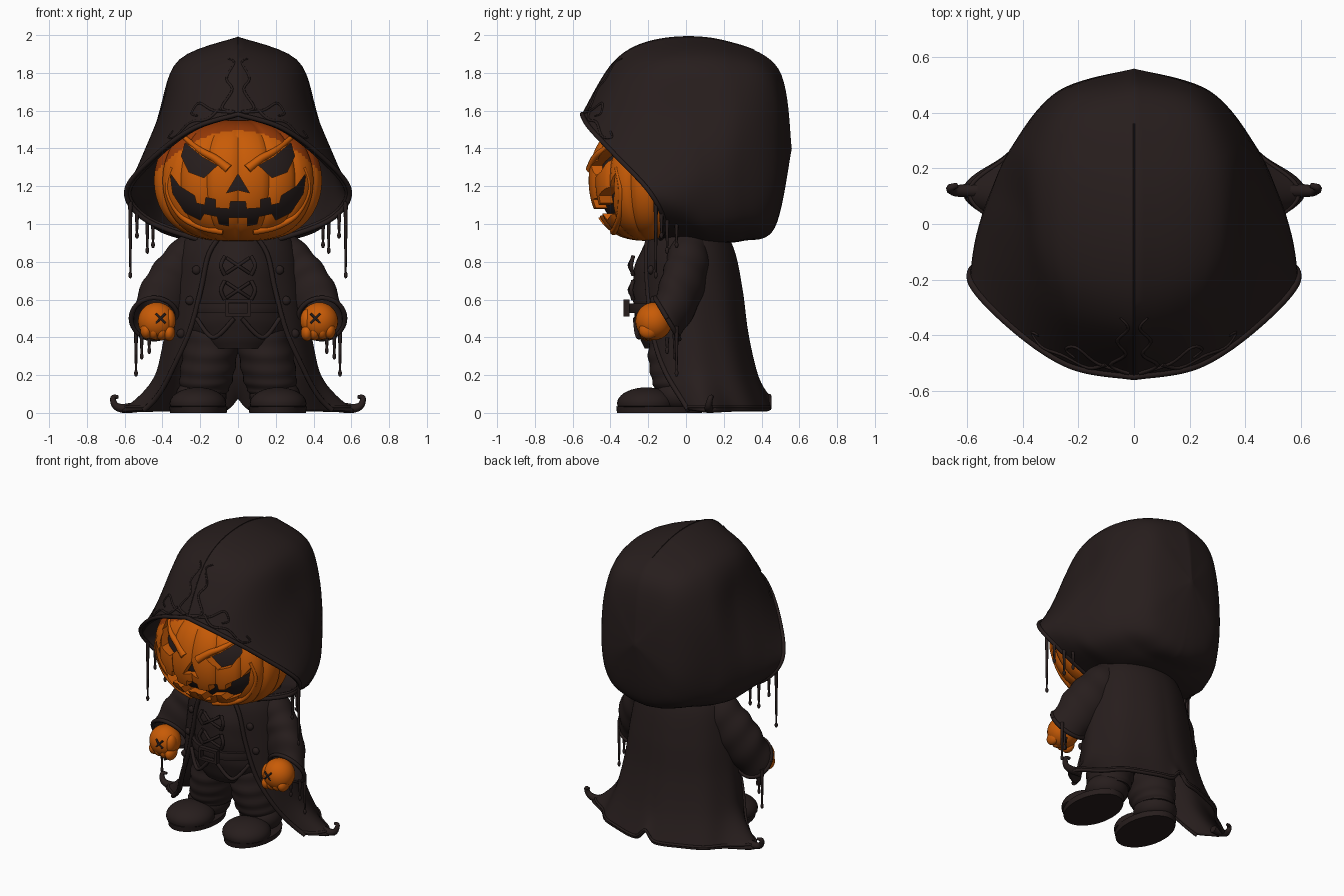
import bpy, bmesh, math
from mathutils import Vector, Matrix

if "Cube" in bpy.data.objects:
    bpy.data.objects.remove(bpy.data.objects["Cube"])


def material(name, rgb):
    m = bpy.data.materials.new(name)
    m.use_nodes = True
    m.diffuse_color = (*rgb, 1)
    m.node_tree.nodes["Principled BSDF"].inputs["Base Color"].default_value = (*rgb, 1)
    return m


CLOTH = material("dark cloth", (0.02, 0.0125, 0.012))
ORANGE = material("pumpkin orange", (0.58, 0.105, 0.002))
RUST = material("rust orange", (0.3, 0.04, 0.002))


# Helpers
def spline(points, t):
    """Smooth curve through points, t from 0 to 1."""
    n = len(points) - 1
    i = min(int(t * n), n - 1)
    f = t * n - i
    a, b, c, d = [Vector(points[max(0, min(n, i + k))]) for k in (-1, 0, 1, 2)]
    return b + (c - a) * (f / 2) + (a * 2 - b * 5 + c * 4 - d) * (f * f / 2) + (b * 3 - a - c * 3 + d) * (f ** 3 / 2)


def finish(name, bm, mat):
    bmesh.ops.recalc_face_normals(bm, faces=bm.faces)
    mesh = bpy.data.meshes.new(name)
    bm.to_mesh(mesh)
    bm.free()
    mesh.materials.append(mat)
    obj = bpy.data.objects.new(name, mesh)
    bpy.context.collection.objects.link(obj)
    return obj


def surface(name, f, nu, nv, mat=CLOTH, thick=0, cap=False):
    """Grid of faces over f(u, v); seams that meet are merged."""
    bm = bmesh.new()
    g = [[bm.verts.new(f(i / nu, j / nv)) for i in range(nu + 1)] for j in range(nv + 1)]
    for j in range(nv):
        for i in range(nu):
            bm.faces.new((g[j][i], g[j][i + 1], g[j + 1][i + 1], g[j + 1][i]))
    bmesh.ops.remove_doubles(bm, verts=bm.verts, dist=0.0002)
    if cap:
        bmesh.ops.holes_fill(bm, edges=[e for e in bm.edges if e.is_boundary])
    obj = finish(name, bm, mat)
    if thick:
        mod = obj.modifiers.new("thickness", "SOLIDIFY")
        mod.thickness = thick
    return obj


def column(name, rows, mat=CLOTH, ripple=0, nv=24):
    """Upright form through rows of z, x, y, x radius, y radius."""
    def f(u, v):
        z, x, y, rx, ry = spline(rows, v)
        a = u * math.tau
        k = 1 + ripple * math.sin(v * 30 + 2 * math.sin(a))
        return (x + rx * k * math.cos(a), y + ry * k * math.sin(a), z)
    return surface(name, f, 40, nv, mat, cap=True)


def ball(name, loc, size, mat=CLOTH, floor=0):
    bm = bmesh.new()
    bmesh.ops.create_uvsphere(bm, u_segments=28, v_segments=18, radius=1)
    for v in bm.verts:
        v.co = [a + b * c for a, b, c in zip(loc, v.co, size)]
        v.co.z = max(v.co.z, floor)
    return finish(name, bm, mat)


def box(name, loc, size):
    bm = bmesh.new()
    bmesh.ops.create_cube(bm, size=1, matrix=Matrix.LocRotScale(loc, None, size))
    return finish(name, bm, CLOTH)


def tube(name, points, radius, mat=CLOTH, ends=(1, 1), steps=24):
    curve = bpy.data.curves.new(name, "CURVE")
    curve.dimensions = "3D"
    curve.bevel_depth = radius
    curve.bevel_resolution = 2
    curve.use_fill_caps = True
    s = curve.splines.new("POLY")
    s.points.add(steps)
    for i, p in enumerate(s.points):
        t = i / steps
        p.co = (*spline(points, t), 1)
        p.radius = ends[0] + (ends[1] - ends[0]) * t
    s.use_smooth = True
    curve.materials.append(mat)
    obj = bpy.data.objects.new(name, curve)
    bpy.context.collection.objects.link(obj)
    return obj


# Hood: half rings from rim to back, each running from crown to chin (hundredths)
RINGS = [
    [(0, -55, 158), (23, -51, 151), (44, -37, 136), (59, -20, 118), (50, -12, 103), (25, -13, 93), (0, -15, 88)],
    [(0, -37, 187), (27, -30, 177), (43, -17, 150), (57, -6, 119), (48, 0, 101), (25, 0, 92), (0, 0, 90)],
    [(0, -13, 198), (31, -7, 186), (41, 4, 160), (52, 10, 125), (46, 12, 100), (25, 14, 91), (0, 14, 90)],
    [(0, 20, 197), (29, 24, 186), (40, 28, 160), (44, 28, 125), (38, 30, 102), (20, 30, 93), (0, 30, 91)],
    [(0, 49, 182), (19, 47, 176), (25, 48, 158), (27, 48, 125), (22, 47, 107), (11, 47, 100), (0, 47, 98)],
    [(0, 56, 140)] * 7]


def hood(u, v):
    w = 2 * u - 1
    p = spline([spline(r, abs(w)) for r in RINGS], v) / 100
    return Vector((math.copysign(p.x, w), p.y, p.z))


surface("hood", hood, 72, 50, thick=0.025)
tube("hood_rim_trim", [hood(i / 60, 0) for i in range(61)], 0.013, steps=120)
tube("hood_seam", [hood(0.5, i / 30) for i in range(22)], 0.003, steps=50)
SCROLLS = [[(.02, .02), (.07, .05), (.03, .1), (.05, .14), (.02, .19), (.04, .22)],
           [(.03, .02), (.1, .05), (.14, .09), (.17, .07), (.15, .05)],
           [(.08, .05), (.12, .02), (.18, .04), (.24, .02), (.27, .05), (.25, .06)]]
for s in (1, -1):
    for path in SCROLLS:
        tube("hood_embroidery", [hood(0.5 + s * a / 2, b) for a, b in path], 0.008, ends=(1, .6))
    # Drips hanging from hood and cuffs
    for x, y, top, low in [(.57, -.16, 1.12, .73), (.535, -.13, 1.06, .94), (.48, -.1, 1.03, .86),
                           (.45, -.05, 1.02, .89), (.54, -.05, .46, .21), (.51, -.06, .42, .3), (.47, -.1, .4, .33)]:
        tube("drip", [(s * x, y, top), (s * x, y, low)], 0.012, ends=(1, .4), steps=4)
        ball("drip_end", (s * x, y, low), (.01, .01, .018))

# Pumpkin head with lobes, carved face and dark core
CENTRE, SIZE = Vector((0, -.16, 1.23)), Vector((.45, .36, .32))
BULGE = .65


def pumpkin(scale, lobe):
    def f(u, v):
        a, b = u * math.tau, (v - .5) * math.pi
        h = max(math.cos(b), 0) ** BULGE * scale * (1 - lobe * (1 - abs(math.sin(8 * a)) ** .5))
        d = (math.sin(a) * h, math.cos(a) * h, math.sin(b) * scale)
        return CENTRE + Vector(p * q for p, q in zip(d, SIZE))
    return f


def face_point(x, z, sink=0):
    h = (1 - ((z - CENTRE.z) / SIZE.z) ** 2) ** BULGE
    return (x, CENTRE.y + sink - SIZE.y * math.sqrt(max(h - (x / SIZE.x) ** 2, 0)), z)


head = surface("pumpkin_head", pumpkin(1, .05), 128, 60, ORANGE)
head.data.materials.append(RUST)
for p in head.data.polygons:
    p.material_index = int(p.center.z > 1.495 - 1.15 * p.center.x ** 2)
surface("pumpkin_core", pumpkin(.85, 0), 48, 24, CLOTH)

EYE = [(.11, 1.31), (.19, 1.355), (.28, 1.43), (.3, 1.36), (.26, 1.275), (.18, 1.245)]
NOSE = [(0, 1.265), (.06, 1.165), (0, 1.18), (-.06, 1.165)]
LIPS = [(0, 1.12), (.04, 1.12), (.045, 1.08), (.12, 1.085), (.12, 1.13), (.17, 1.14), (.175, 1.1), (.22, 1.11),
        (.23, 1.15), (.31, 1.2), (.36, 1.27), (.345, 1.16), (.28, 1.06), (.2, 1.02), (.18, 1.055),
        (.11, 1.04), (.1, 1.0), (.05, .99), (.05, 1.035), (0, 1.035)]
bm = bmesh.new()
for shape in (EYE, [(-x, z) for x, z in EYE], NOSE, LIPS + [(-x, z) for x, z in LIPS[-2:0:-1]]):
    face = bm.faces.new([bm.verts.new((x, -.7, z)) for x, z in shape])
    ext = bmesh.ops.extrude_face_region(bm, geom=[face])
    bmesh.ops.translate(bm, vec=(0, .5, 0), verts=[v for v in ext["geom"] if isinstance(v, bmesh.types.BMVert)])
cutter = finish("face_cutter", bm, ORANGE)
cutter.hide_render = True
mod = head.modifiers.new("carve", "BOOLEAN")
mod.object, mod.operation, mod.solver = cutter, "DIFFERENCE", "EXACT"
bpy.context.view_layer.objects.active = head
bpy.ops.object.modifier_apply(modifier=mod.name)
bpy.data.objects.remove(cutter)

for s in (1, -1):
    tube("brow", [face_point(s * x, z, .008) for x, z in [(.05, 1.29), (.12, 1.345), (.2, 1.39), (.28, 1.455)]],
         0.026, ORANGE, (1, .5))
    tube("smile_ridge", [face_point(s * x, z, .008) for x, z in
                         [(.35, 1.3), (.375, 1.18), (.31, 1.05), (.2, .985), (.08, .96)]], 0.02, ORANGE, (.5, 1))

# Long coat, open at the front, with flared hem: z, half width, back, front, opening angle
COAT = [(.98, .26, .2, -.19, 2.9), (.85, .32, .26, -.24, 2.65), (.65, .355, .3, -.25, 2.55), (.42, .385, .33, -.25, 2.4),
        (.2, .43, .38, -.24, 2.15), (.015, .49, .45, -.2, 1.9)]


def coat(u, v):
    z, w, back, front, limit = spline(COAT, v)
    a = (2 * u - 1) * limit
    low = max(0, 1 - z / .25) ** 2
    k = 1 + .015 * math.sin(9 * abs(a)) * (1 - z) + .28 * low * math.exp(-((abs(a) - 1.6) / .3) ** 2)
    z += .08 * low * math.exp(-(a / .08) ** 2)
    return Vector((w * k * math.sin(a), (back + front) / 2 + (back - front) / 2 * k * math.cos(a), z))


surface("coat", coat, 96, 40, thick=0.018)
tube("coat_hem", [coat(i / 80, .97) for i in range(81)], 0.008, steps=160)

# Torso, belt, lacing
column("torso", [(.34, 0, -.02, .2, .2), (.45, 0, -.02, .27, .24), (.6, 0, -.03, .25, .25),
                 (.78, 0, -.03, .23, .24), (.97, 0, -.02, .15, .16)], ripple=.008)
column("belt", [(.53, 0, -.03, .27, .27), (.555, 0, -.03, .272, .272), (.58, 0, -.03, .27, .27)])
for x in (-.06, .06):
    box("buckle_side", (x, -.315, .555), (.018, .03, .085))
for z in (.52, .59):
    box("buckle_bar", (0, -.315, z), (.13, .03, .018))
for z in (.65, .78):
    for s in (1, -1):
        tube("lacing", [(-s * .06, -.28, z - .04), (0, -.3, z), (s * .06, -.28, z + .04)], 0.009)
        tube("lacing_loop", [(s * .07, -.28, z - .05), (s * .09, -.29, z), (s * .07, -.28, z + .05)], 0.011)

for s in (1, -1):
    edge = (s + 1) / 2
    tube("coat_front_edge", [coat(edge, i / 30) for i in range(31)], 0.014, steps=60)
    for v in (.3, .45, .6):
        ball("button", coat(.5 + s * .47, v), (.024, .018, .024))
    tube("vest_hem", [(s * .22, -.19, .5), (s * .13, -.25, .4), (s * .02, -.27, .5)], 0.012)

    # Curled hem tip
    tube("hem_curl", [(s * .54, .12, .03), (s * .61, .12, .024), (s * .65, .12, .04), (s * .662, .13, .08),
                      (s * .635, .14, .085)], 0.026, ends=(1.1, .35))

    # Sleeve turning forward into a wide cuff
    ARM = [(.19, .02, .91, .1), (.285, .01, .79, .13), (.37, -.03, .65, .145), (.44, -.1, .5, .125)]

    def sleeve(u, v):
        x, y, z, r = spline(ARM, v)
        side = Vector((.8, 0, .6)).lerp(Vector((1, 0, 0)), v)
        depth = Vector((0, 1, 0)).lerp(Vector((0, .5, -.85)), v)
        a = u * math.tau
        r *= 1 + .03 * math.sin(v * 26 + 2 * math.cos(a))
        p = Vector((x, y, z)) + side * r * math.cos(a) + depth * r * math.sin(a)
        return Vector((s * p.x, p.y, p.z))

    surface("sleeve", sleeve, 40, 30, thick=0.015)
    tube("cuff_trim", [sleeve(i / 30, 1) for i in range(31)], 0.013, steps=60)

    # Fist with curled fingers and stitched mark
    ball("fist", (s * .43, -.17, .485), (.1, .098, .1), ORANGE)
    for i in range(4):
        ball("finger", (s * (.365 + i * .04), -.2, .425 + .004 * i), (.032, .05, .045), ORANGE)
    ball("thumb", (s * .365, -.2, .49), (.035, .045, .06), ORANGE)
    for d in (-1, 1):
        tube("stitch", [(s * .41 - .025, -.262, .5 - d * .025), (s * .41, -.268, .5), (s * .41 + .025, -.262, .5 + d * .025)], 0.006)

    # Trouser leg and boot
    column("trouser_leg", [(.44, s * .13, -.02, .14, .17), (.3, s * .15, -.03, .145, .17), (.17, s * .17, -.03, .14, .15),
                           (.1, s * .18, -.02, .12, .13)], ripple=.025)
    column("boot_sole", [(0, s * .21, -.14, .15, .225), (.035, s * .21, -.14, .155, .23)], nv=2)
    ball("boot_toe", (s * .212, -.21, .05), (.15, .155, .085), floor=.03)
    ball("boot_heel", (s * .195, -.03, .09), (.135, .135, .1), floor=.03)

# Smooth shading with crisp edges
for o in bpy.context.scene.objects:
    o.select_set(o.type == "MESH")
bpy.ops.object.shade_smooth_by_angle(angle=math.radians(40))
